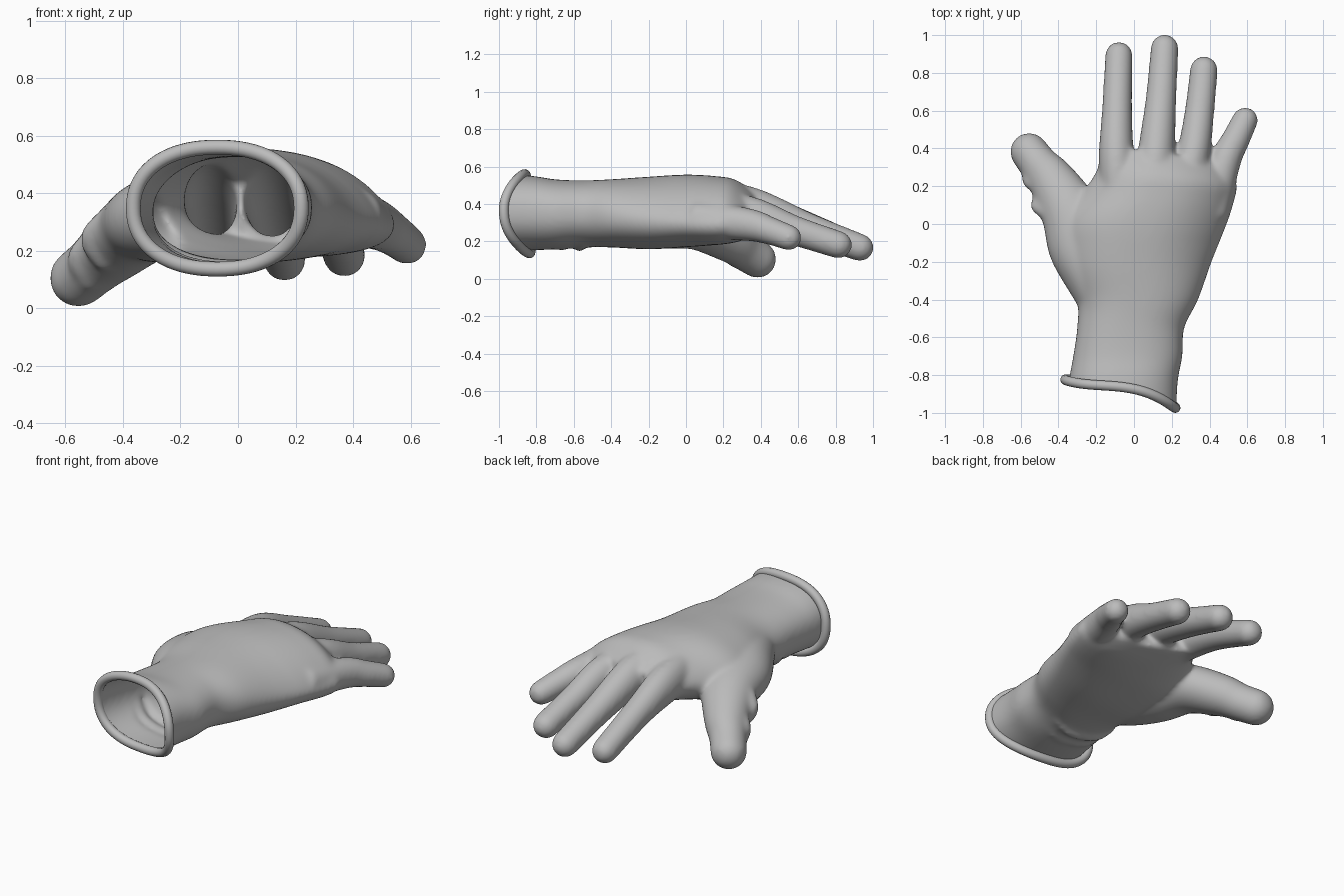
import bpy, bmesh, math
from mathutils import Vector

if "Cube" in bpy.data.objects:
    bpy.data.objects.remove(bpy.data.objects["Cube"])

rubber = bpy.data.materials.new("grey rubber")
rubber.diffuse_color = (0.5, 0.5, 0.5, 1)
rubber.use_nodes = True
rubber.node_tree.nodes["Principled BSDF"].inputs["Base Color"].default_value = rubber.diffuse_color


def spline(keys, n):
    """Smooth Catmull-Rom interpolation through tuples of any length."""
    out = []
    for i in range(len(keys) - 1):
        a, b, c, d = (keys[min(max(j, 0), len(keys) - 1)] for j in range(i - 1, i + 3))
        for s in range(n):
            t = s / n
            out.append([0.5 * (2*q + (r - p)*t + (2*p - 5*q + 4*r - u)*t*t + (3*q - p - 3*r + u)*t**3)
                        for p, q, r, u in zip(a, b, c, d)])
    out.append(list(keys[-1]))
    return out


def power(v, e):
    return math.copysign(abs(v) ** e, v)


def loft(bm, rings):
    """Closed solid through a list of equal rings."""
    loops = [[bm.verts.new(p) for p in ring] for ring in rings]
    n = len(loops[0])
    for a, b in zip(loops, loops[1:]):
        for i in range(n):
            bm.faces.new((a[i], a[(i + 1) % n], b[(i + 1) % n], b[i]))
    bm.faces.new(loops[0][::-1])
    bm.faces.new(loops[-1])


def finger(bm, keys, n=10):
    """Round-ended tube along keys of (x, y, z, radius[, flatness])."""
    pts = spline([tuple(k) + (1.0,) * (5 - len(k)) for k in keys], n)
    cen = [Vector(p[:3]) for p in pts]
    last = len(cen) - 1
    tan = [(cen[min(i + 1, last)] - cen[max(i - 1, 0)]).normalized() for i in range(last + 1)]
    rows = [(c, p[3], t, p[4]) for c, p, t in zip(cen, pts, tan)]
    c, r, t, flat = rows[-1]
    for k in range(1, 9):
        a = math.radians(k * 10.8)
        rows.append((c + t * r * math.sin(a), r * math.cos(a), t, flat))
    rings = []
    for c, r, t, flat in rows:
        side = t.cross(Vector((0, 0, 1))).normalized()
        up = side.cross(t)
        rings.append([c + side * r * math.cos(u) + up * r * flat * math.sin(u)
                      for u in (2 * math.pi * j / 28 for j in range(28))])
    loft(bm, rings)


def cuff_y(x, z):
    """Slanted, curved edge of the opening."""
    t = (x + 0.07) / 0.3
    return -0.85 - 0.035 * t - 0.0525 * t * t - 0.045 * t ** 3 - 0.06 * (z - 0.35)


bm = bmesh.new()

# palm and wrist: y, left x, right x, left mid z, right mid z, height above, height below
palm = [(-1.12, -.37, .222, .35, .355, .205, .205), (-.85, -.347, .230, .35, .355, .20, .20),
        (-.70, -.322, .256, .345, .35, .184, .19), (-.55, -.301, .266, .34, .35, .181, .177),
        (-.40, -.304, .340, .335, .335, .197, .167), (-.20, -.39, .412, .325, .312, .227, .16),
        (0, -.41, .492, .32, .300, .247, .14), (.15, -.275, .532, .345, .293, .228, .135),
        (.25, -.20, .545, .36, .295, .198, .13), (.36, -.16, .50, .345, .29, .125, .09)]
rings = []
for y, xl, xr, zl, zr, top, low in spline(palm, 6):
    # the back of the hand is a ridge, the wrist is round
    ridge = .88 + .55 * min(max((y + .6) / .5, 0), 1)
    ring = []
    for j in range(64):
        u = 2 * math.pi * j / 64
        c, s = power(math.cos(u), .88), math.sin(u)
        s = top * s ** ridge if s > 0 else low * power(s, .88)
        f = (c + 1) / 2
        yy = y * (1.12 - .3 * f * f) if y > 0 else y
        ring.append(Vector((xl + (xr - xl) * f, yy, zl + (zr - zl) * f + s)))
    rings.append(ring)
loft(bm, rings)

# four fingers
finger(bm, [(-.075, .1, .395, .10, 1.15), (-.093, .35, .372, .094, 1.2), (-.09, .6, .295, .08, 1.05),
            (-.08, .893, .178, .073)])
finger(bm, [(.09, .1, .42, .10, 1.1), (.115, .35, .378, .099, 1.12), (.142, .65, .27, .082, 1.02),
            (.162, .93, .167, .074)])
finger(bm, [(.24, .1, .37, .10, 1.1), (.31, .35, .335, .09, 1.15), (.345, .58, .258, .079, 1.02),
            (.37, .815, .182, .074)])
finger(bm, [(.40, .05, .32, .10), (.482, .33, .29, .084, 1.05), (.54, .45, .256, .075), (.588, .55, .22, .069)])

# thumb
finger(bm, [(-.17, -.46, .345, .10), (-.21, -.3, .325, .15, .95), (-.27, -.12, .31, .183, .82),
            (-.335, .06, .285, .16, .82), (-.435, .23, .205, .126, .92),
            (-.50, .31, .15, .106, .98), (-.555, .382, .105, .101)])

# wrinkles on the outer side of the thumb
for x, y, z in ((-.51, .10, .24), (-.555, .235, .17)):
    finger(bm, [(x + .05, y - .05, z + .08, .03), (x, y, z, .042), (x + .04, y + .02, z - .08, .03)], n=5)

# folds under the wrist
for y, r in ((-.66, .022), (-.57, .026)):
    finger(bm, [(-.27, y + .06, .27, r), (-.19, y + .02, .196, r), (-.02, y, .171, r), (.1, y + .03, .188, r * .6)], n=6)

mesh = bpy.data.meshes.new("glove_body")
bm.to_mesh(mesh)
bm.free()
glove = bpy.data.objects.new("glove_body", mesh)
bpy.context.collection.objects.link(glove)

# fuse the parts into one smooth skin
fuse = glove.modifiers.new("fuse", 'REMESH')
fuse.mode = 'VOXEL'
fuse.voxel_size = 0.0115
relax = glove.modifiers.new("relax", 'SMOOTH')
relax.factor = 0.5
relax.iterations = 22
skin = bpy.data.meshes.new_from_object(glove.evaluated_get(bpy.context.evaluated_depsgraph_get()))
glove.modifiers.clear()
glove.data = skin

# open the wrist
bm = bmesh.new()
bm.from_mesh(skin)
bmesh.ops.delete(bm, geom=[v for v in bm.verts if v.co.y < cuff_y(v.co.x, v.co.z)], context='VERTS')
for f in bm.faces:
    f.smooth = True
bm.to_mesh(skin)
bm.free()
skin.materials.clear()
skin.materials.append(rubber)

# rolled cuff rim
curve = bpy.data.curves.new("cuff_rim", 'CURVE')
curve.dimensions = '3D'
curve.bevel_depth = 0.026
curve.bevel_resolution = 5
path = curve.splines.new('POLY')
path.points.add(79)
path.use_cyclic_u = True
for j, p in enumerate(path.points):
    u = 2 * math.pi * j / 80
    x = -.072 + .292 * power(math.cos(u), .9)
    z = .348 + .212 * power(math.sin(u), .9)
    p.co = (x, cuff_y(x, z), z, 1)
path.use_smooth = True
rim = bpy.data.objects.new("cuff_rim", curve)
bpy.context.collection.objects.link(rim)
curve.materials.append(rubber)
